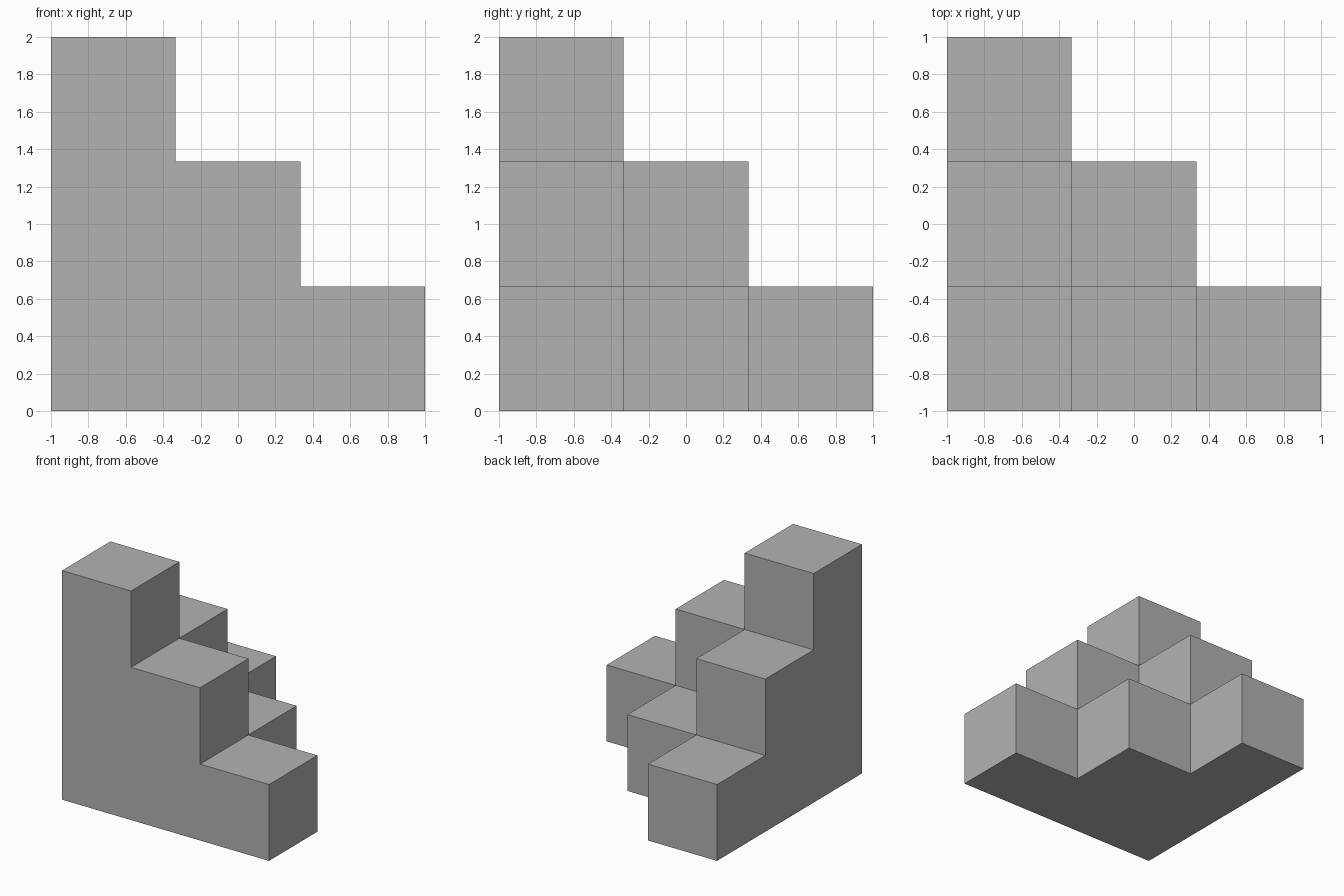
import bpy
import bmesh
from math import radians
from mathutils import Vector

STEPS = 3
SIZE = 2.0 / STEPS

default_cube = bpy.data.objects.get("Cube")
if default_cube:
    bpy.data.objects.remove(default_cube, do_unlink=True)

# Plain grey finish
grey = bpy.data.materials.new("stone_grey")
grey.use_nodes = True
colour = (0.448, 0.448, 0.448, 1.0)
grey.diffuse_color = colour
grey.node_tree.nodes["Principled BSDF"].inputs["Base Color"].default_value = colour


def filled(cell):
    """A cell is solid when it lies inside the stepped corner."""
    return min(cell) >= 0 and sum(cell) < STEPS


def add_face(bm, cell, axis, side):
    """Add the outer square of a cell on one side of an axis."""
    u, v = (axis + 1) % 3, (axis + 2) % 3
    corners = [(0, 0), (1, 0), (1, 1), (0, 1)]
    if side == 0:
        corners.reverse()
    verts = []
    for a, b in corners:
        p = Vector(cell)
        p[axis] += side
        p[u] += a
        p[v] += b
        verts.append(bm.verts.new(p * SIZE - Vector((1, 1, 0))))
    bm.faces.new(verts)


# Stepped corner: keep only the exposed squares, then merge flat regions
bm = bmesh.new()
span = range(STEPS)
for cell in [(i, j, k) for i in span for j in span for k in span]:
    if not filled(cell):
        continue
    for axis in range(3):
        for side in (0, 1):
            neighbour = list(cell)
            neighbour[axis] += 2 * side - 1
            if not filled(neighbour):
                add_face(bm, cell, axis, side)
bmesh.ops.remove_doubles(bm, verts=bm.verts, dist=0.001)
bmesh.ops.dissolve_limit(bm, angle_limit=radians(1), verts=bm.verts, edges=bm.edges)

mesh = bpy.data.meshes.new("corner_steps")
bm.to_mesh(mesh)
bm.free()
mesh.materials.append(grey)
bpy.context.collection.objects.link(bpy.data.objects.new("corner_steps", mesh))
